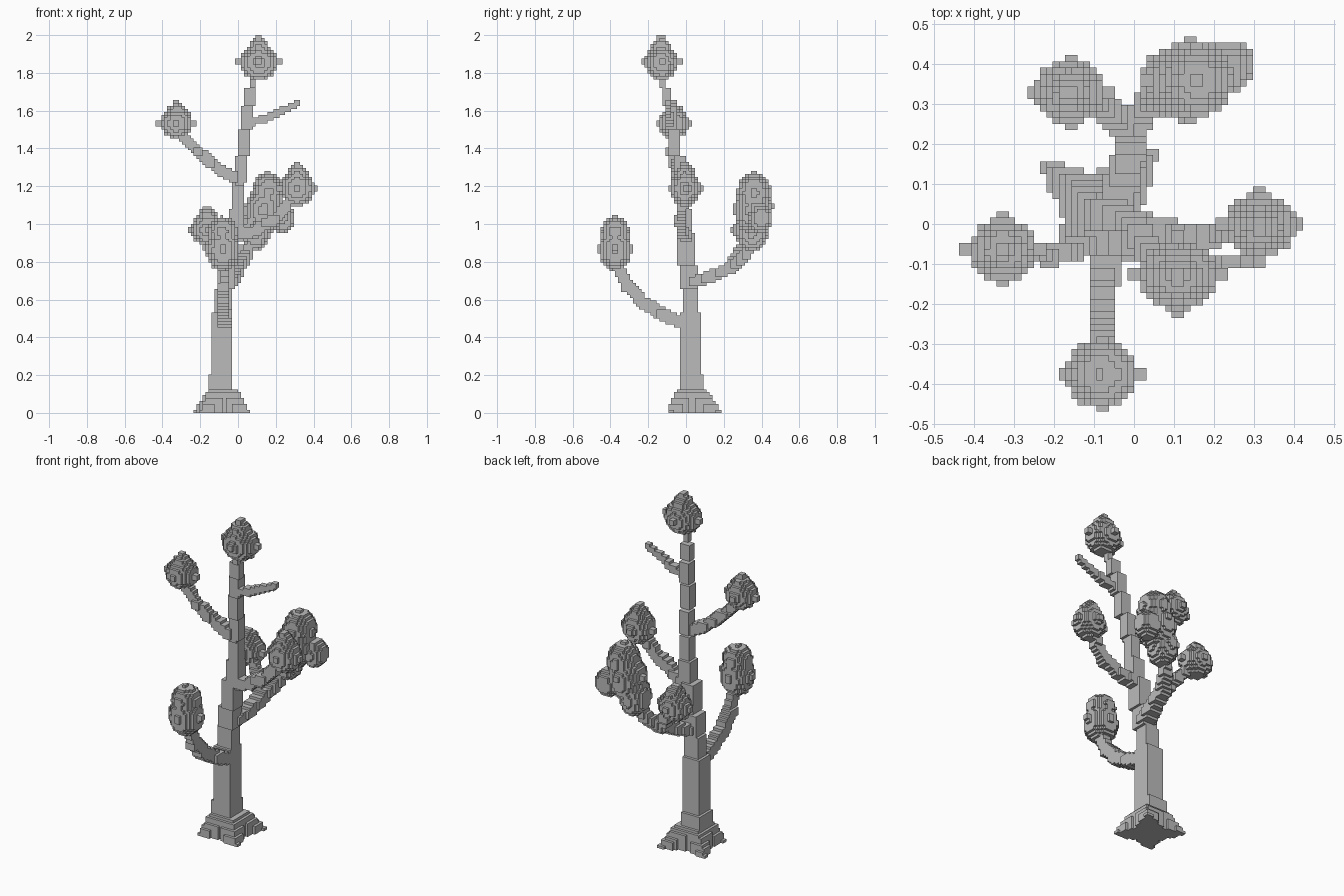
import bpy
import bmesh
import math
from mathutils import Vector

cube = bpy.data.objects.get("Cube")
if cube:
    bpy.data.objects.remove(cube, do_unlink=True)

CELL = 1 / 64

grey = bpy.data.materials.new("plain_grey")
grey.use_nodes = True
grey.diffuse_color = (0.5, 0.5, 0.5, 1)
grey.node_tree.nodes["Principled BSDF"].inputs["Base Color"].default_value = (0.5, 0.5, 0.5, 1)


def fill(cells, center, half, inside=lambda p: True):
    """Add every block whose middle lies in a box and passes a test."""
    spans = []
    for c, h in zip(center, half):
        lo = round((c - h) / CELL)
        spans.append(range(lo, max(lo + 1, round((c + h) / CELL))))
    for i in spans[0]:
        for j in spans[1]:
            for k in spans[2]:
                if k >= 0 and inside(Vector((i + .5, j + .5, k + .5)) * CELL):
                    cells.add((i, j, k))


def ball(cells, center, radii):
    def inside(p):
        return sum(((a - c) / r) ** 2 for a, c, r in zip(p, center, radii)) <= 1
    fill(cells, center, radii, inside)


def knobs(cells, center, radii, reach=0.02):
    """Small square nubs at the ends of each horizontal axis."""
    center = [round(c / CELL) * CELL for c in center]
    for axis in (0, 1):
        half = [CELL] * 3
        half[axis] = radii[axis] + reach
        fill(cells, center, half)


def path(cells, points, width, height):
    """Stepped branch along a polyline, tapering to its tip."""
    points = [Vector(p) for p in points]
    for n, (a, b) in enumerate(zip(points, points[1:])):
        steps = math.ceil((b - a).length / CELL) * 2
        taper = 1 - 0.4 * n / (len(points) - 1)
        for s in range(steps + 1):
            w = width * taper
            fill(cells, a.lerp(b, s / steps), (w, w, height))


def build(name, cells):
    """Skin the exposed sides of the blocks."""
    bm = bmesh.new()
    verts = {}

    def vert(key):
        if key not in verts:
            verts[key] = bm.verts.new(Vector(key) * CELL)
        return verts[key]

    for cell in sorted(cells):
        for axis in range(3):
            for side in (0, 1):
                near = list(cell)
                near[axis] += 2 * side - 1
                if tuple(near) in cells:
                    continue
                ring = []
                for u, v in ((0, 0), (1, 0), (1, 1), (0, 1)):
                    corner = list(cell)
                    corner[axis] += side
                    corner[(axis + 1) % 3] += u
                    corner[(axis + 2) % 3] += v
                    ring.append(vert(tuple(corner)))
                bm.faces.new(ring if side else ring[::-1])
    mesh = bpy.data.meshes.new(name)
    bm.to_mesh(mesh)
    bm.free()
    mesh.materials.append(grey)
    obj = bpy.data.objects.new(name, mesh)
    bpy.context.collection.objects.link(obj)


# Trunk: leaning stack of square blocks (base, top, x, y, half width)
trunk = set()
for z0, z1, x, y, w in (
        (0, .2, -.09, .025, .062), (.2, .53, -.08, .025, .054),
        (.53, .66, -.08, .025, .043), (.66, .78, -.065, .015, .043),
        (.78, .95, -.035, 0, .04), (.95, 1.08, -.01, -.01, .035),
        (1.08, 1.22, 0, -.02, .034), (1.22, 1.36, .02, -.035, .032),
        (1.36, 1.5, .035, -.06, .032), (1.5, 1.62, .05, -.08, .03),
        (1.62, 1.72, .065, -.1, .026), (1.72, 1.82, .08, -.125, .02)):
    fill(trunk, (x, y, (z0 + z1) / 2), (w, w, (z1 - z0) / 2))
build("trunk", trunk)

# Roots: four diagonal toes that step down to the ground
roots = set()
for tip in ((-.21, .14), (.04, .17), (.04, -.08), (-.18, -.08)):
    start = Vector((-.08, .03))
    for s in range(9):
        t = s / 8
        x, y = start.lerp(Vector(tip), t)
        w = .075 - .055 * t
        h = .13 - .11 * t
        fill(roots, (x, y, h / 2), (w, w, h / 2))
build("roots", roots)

# Branches
branches = {
    "front_branch": ([(-.075, 0, .47), (-.075, -.12, .52), (-.075, -.22, .58),
                      (-.075, -.31, .67), (-.075, -.36, .77)], .036, .022),
    "back_branch": ([(-.05, .04, .69), (-.02, .13, .72), (0, .24, .77),
                     (.04, .31, .83), (.08, .35, .92)], .036, .024),
    "back_fork": ([(-.01, .23, .77), (-.06, .28, .85), (-.13, .32, .93)], .026, .022),
    "left_branch": ([(-.02, 0, .93), (.08, -.02, .96), (.19, -.03, 1.02),
                     (.29, -.01, 1.13)], .032, .022),
    "right_branch": ([(.01, -.04, 1.23), (-.1, -.05, 1.29), (-.21, -.08, 1.38),
                      (-.3, -.07, 1.48)], .028, .022),
    "bare_branch": ([(.06, -.08, 1.53), (.17, -.09, 1.57), (.31, -.09, 1.635)], .02, .016),
}
for name, (points, width, height) in branches.items():
    cells = set()
    path(cells, points, width, height)
    build(name, cells)

# Round leaf clumps with a small stepped crown
clumps = {
    "top_leaves": ((.11, -.13, 1.855), (.1, .085, .095), 2.0),
    "right_leaves": ((-.325, -.065, 1.535), (.085, .08, .085), 1.655),
    "left_leaves": ((.315, -.005, 1.19), (.09, .08, .095), 1.33),
    "back_right_leaves": ((-.16, .33, .97), (.09, .08, .085), 1.1),
}
for name, (center, radii, top) in clumps.items():
    x, y, z = center
    cells = set()
    ball(cells, center, radii)
    knobs(cells, center, radii)
    ball(cells, (x, y, top - .075), (.055, .055, .06))
    fill(cells, (x, y, top - .04), (.02, .02, .04))
    build(name, cells)

# Tall two-lobed clump at the front
front = set()
ball(front, (-.08, -.375, .865), (.09, .088, .115))
ball(front, (-.08, -.375, .96), (.078, .075, .08))
knobs(front, (-.08, -.375, .88), (.09, .08))
build("front_leaves", front)

# Large leaning clump at the back with a side bulge
back = set()
ball(back, (.09, .35, .965), (.08, .085, .11))
ball(back, (.135, .355, 1.07), (.1, .1, .13))
ball(back, (.16, .36, 1.165), (.085, .09, .11))
ball(back, (.235, .395, 1.03), (.07, .065, .08))
knobs(back, (.14, .36, 1.09), (.1, .09))
build("back_leaves", back)
